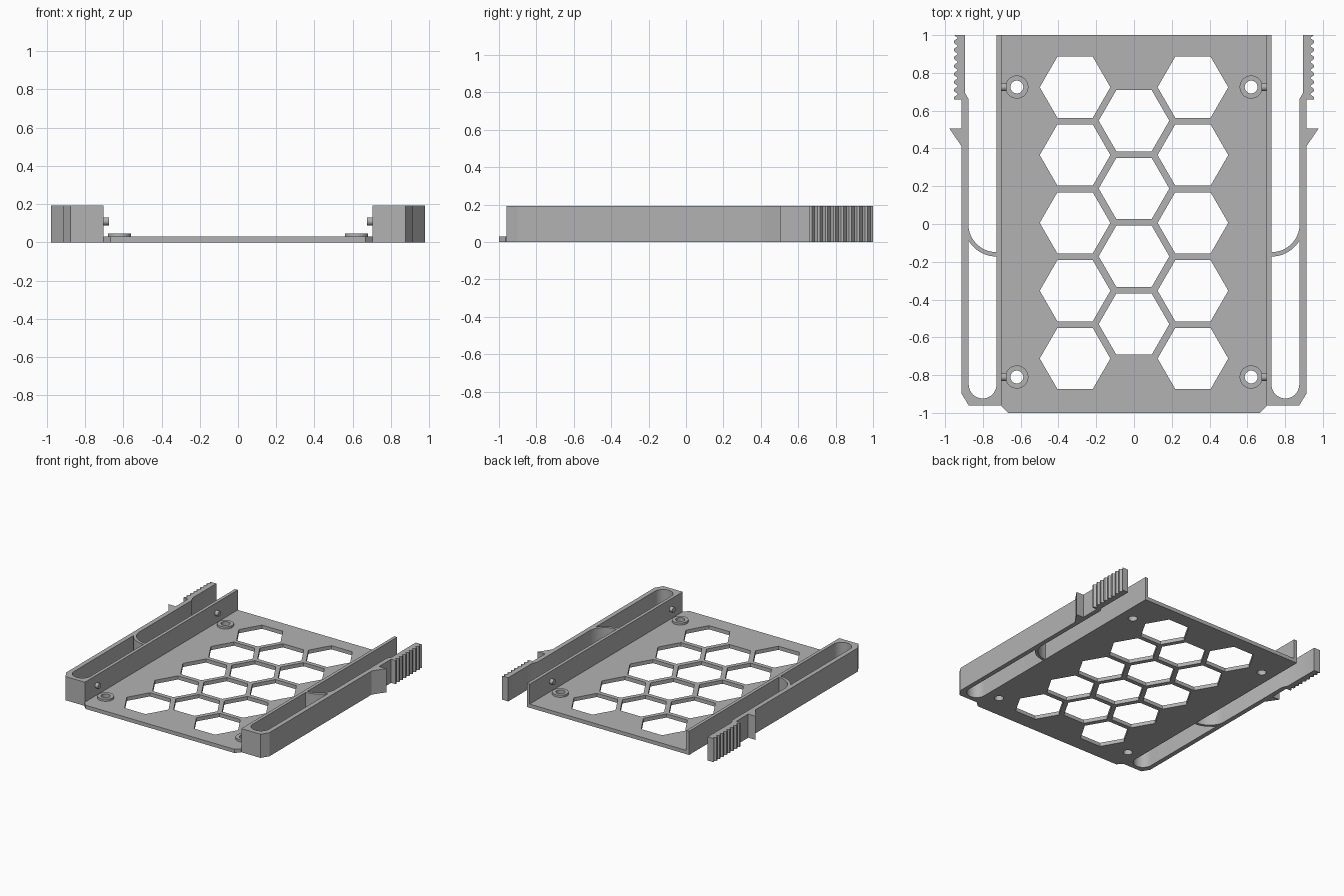
import bpy, bmesh
from math import radians, sin, cos, tau, pi

cube = bpy.data.objects.get("Cube")
if cube:
    bpy.data.objects.remove(cube, do_unlink=True)

GREY = (0.45, 0.45, 0.45, 1)
mat = bpy.data.materials.new("grey plastic")
mat.use_nodes = True
mat.diffuse_color = GREY
mat.node_tree.nodes["Principled BSDF"].inputs["Base Color"].default_value = GREY

PLATE_T, WALL_H, WALL_X = 0.03, 0.192, 0.702


def arc(x, y, r, start=0, sweep=tau, n=32, closed=True):
    """Points on a circle or part of one."""
    count = n if closed else n + 1
    return [(x + r * cos(start + sweep * i / n), y + r * sin(start + sweep * i / n))
            for i in range(count)]


def finish(obj, mirror):
    """Weld, shade, colour and optionally mirror a part."""
    bm = bmesh.new()
    bm.from_mesh(obj.data)
    bmesh.ops.remove_doubles(bm, verts=bm.verts, dist=0.0001)
    bmesh.ops.recalc_face_normals(bm, faces=bm.faces)
    bm.to_mesh(obj.data)
    bm.free()
    obj.data.materials.clear()
    obj.data.materials.append(mat)
    bpy.ops.object.select_all(action="DESELECT")
    obj.select_set(True)
    bpy.context.view_layer.objects.active = obj
    bpy.ops.object.shade_smooth_by_angle(angle=radians(30))
    if mirror:
        obj.modifiers.new("Mirror", "MIRROR")


def slab(name, loops, z0, z1, mirror=False):
    """Extrude flat outlines; inner loops become holes."""
    curve = bpy.data.curves.new(name, "CURVE")
    curve.dimensions = "2D"
    curve.fill_mode = "BOTH"
    curve.extrude = (z1 - z0) / 2
    for pts in loops:
        spline = curve.splines.new("POLY")
        spline.points.add(len(pts) - 1)
        for p, (x, y) in zip(spline.points, pts):
            p.co = (x, y, (z0 + z1) / 2, 1)
        spline.use_cyclic_u = True
    temp = bpy.data.objects.new(name, curve)
    bpy.context.collection.objects.link(temp)
    bpy.context.view_layer.update()
    graph = bpy.context.evaluated_depsgraph_get()
    mesh = bpy.data.meshes.new_from_object(temp.evaluated_get(graph))
    bpy.data.objects.remove(temp, do_unlink=True)
    # keep the outline at the requested height
    mid = (max(v.co.z for v in mesh.vertices) + min(v.co.z for v in mesh.vertices)) / 2
    for v in mesh.vertices:
        v.co.z += (z0 + z1) / 2 - mid
    obj = bpy.data.objects.new(name, mesh)
    bpy.context.collection.objects.link(obj)
    finish(obj, mirror)


# Base plate with honeycomb and screw holes
SCREW_X, SCREW_YS, HOLE_R = 0.62, (0.725, -0.81), 0.034
PITCH, HEX_R = 0.359, 0.187
loops = [[(-WALL_X, 1), (-WALL_X, -0.965), (-0.667, -1),
          (0.667, -1), (WALL_X, -0.965), (WALL_X, 1)]]
for x, top, count in ((-0.312, 0.724, 5), (0, 0.547, 4), (0.312, 0.724, 5)):
    loops += [arc(x, top - PITCH * i, HEX_R, n=6) for i in range(count)]
for y in SCREW_YS:
    loops += [arc(s * SCREW_X, y, HOLE_R) for s in (-1, 1)]
slab("base_plate", loops, 0, PLATE_T)

# Side rail and spring arm joined by a rounded U, with barb and grip teeth
SLOT_IN, SLOT_OUT, ARM_X = 0.728, 0.875, 0.912
TEETH, GRIP_Y = 8, 0.66
step = (1 - GRIP_Y) / TEETH
outline = [(WALL_X, 1), (WALL_X, -0.96), (SLOT_OUT, -0.96), (ARM_X, -0.90),
           (ARM_X, 0.41), (0.977, 0.505), (ARM_X, 0.505), (ARM_X, GRIP_Y)]
for i in range(TEETH):
    y = GRIP_Y + i * step
    outline += [(0.952, y), (0.952, y + step * 0.3), (0.932, y + step * 0.65)]
outline += [(0.952, 1), (0.895, 1), (0.895, 0.695), (SLOT_OUT, GRIP_Y)]
slot_r = (SLOT_OUT - SLOT_IN) / 2
outline += arc(SLOT_IN + slot_r, -0.85, slot_r, 0, -pi, 20, closed=False)
outline.append((SLOT_IN, 1))
slab("side_rail_and_spring_arm", [outline], 0, WALL_H, mirror=True)

# Curved spring bridge across each slot
bridge = arc(SLOT_IN, 0, 0.149, -pi / 2, pi / 2, 20, closed=False)
bridge += arc(SLOT_IN, 0, 0.172, -radians(31), -radians(59), 20, closed=False)
slab("spring_bridge", [bridge], 0, WALL_H, mirror=True)

# Raised screw bosses and locating pins
for place, y in zip(("rear", "front"), SCREW_YS):
    slab(place + "_screw_boss", [arc(SCREW_X, y, 0.061), arc(SCREW_X, y, HOLE_R)],
         PLATE_T, 0.047, mirror=True)
    bpy.ops.mesh.primitive_cylinder_add(vertices=24, radius=0.021, depth=0.035,
                                        location=(0, 0, 0))
    pin = bpy.context.object
    pin.name = place + "_locating_pin"
    for v in pin.data.vertices:
        a, b, c = v.co
        v.co = (c + WALL_X - 0.01, a + y, b + 0.11)
    finish(pin, True)
